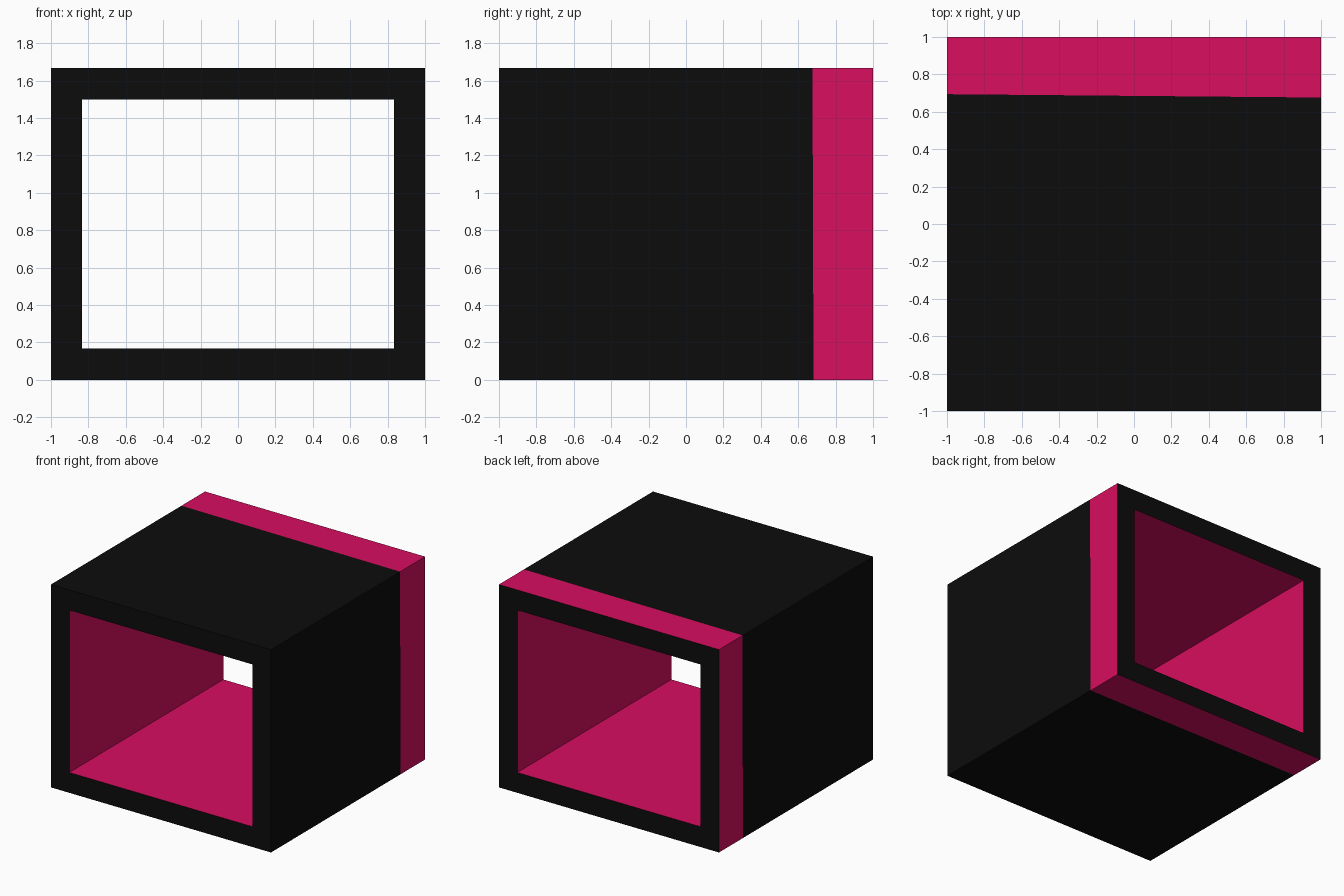
import bpy, bmesh

if "Cube" in bpy.data.objects:
    bpy.data.objects.remove(bpy.data.objects["Cube"])


def material(name, color):
    mat = bpy.data.materials.new(name)
    mat.diffuse_color = (*color, 1)
    mat.use_nodes = True
    mat.node_tree.nodes["Principled BSDF"].inputs["Base Color"].default_value = mat.diffuse_color
    return mat


black = material("black", (0.0037, 0.0037, 0.0037))
pink = material("pink", (0.69, 0.0044, 0.117))

bm = bmesh.new()


def ring(half_w, z0, z1, ys):
    """Rectangular loop: bottom left, bottom right, top right, top left."""
    corners = [(-half_w, z0), (half_w, z0), (half_w, z1), (-half_w, z1)]
    return [bm.verts.new((x, y, z)) for (x, z), y in zip(corners, ys)]


def bridge(a, b, mat):
    for i in range(4):
        j = (i + 1) % 4
        bm.faces.new((a[i], a[j], b[j], b[i])).material_index = mat


# Outer shell loops; the paint line wanders slightly between corners
front_out = ring(1, 0, 1.667, [-1] * 4)
paint_line = ring(1, 0, 1.667, [0.69, 0.682, 0.676, 0.694])
back_out = ring(1, 0, 1.667, [1] * 4)

# Inner opening loops
back_in = ring(0.833, 0.167, 1.5, [1] * 4)
front_in = ring(0.833, 0.167, 1.5, [-1] * 4)

# Black body, pink band, black back rim, pink lining, black front rim
loops = [front_out, paint_line, back_out, back_in, front_in]
for k, mat in enumerate([0, 1, 0, 1, 0]):
    bridge(loops[k], loops[(k + 1) % 5], mat)
bmesh.ops.recalc_face_normals(bm, faces=bm.faces)

mesh = bpy.data.meshes.new("square_tube")
bm.to_mesh(mesh)
bm.free()
mesh.materials.append(black)
mesh.materials.append(pink)
tube = bpy.data.objects.new("square_tube", mesh)
bpy.context.collection.objects.link(tube)
